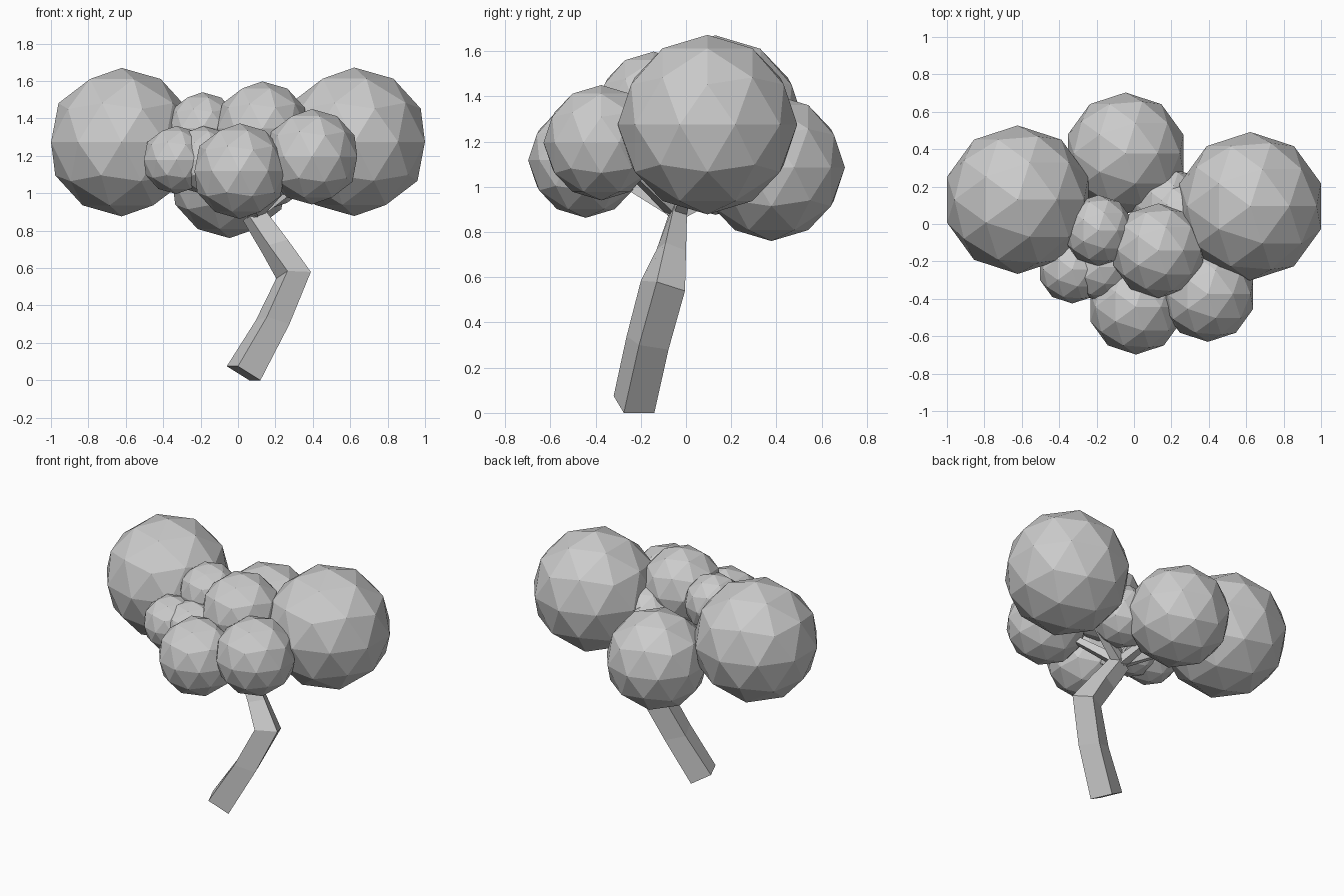
import bpy
import bmesh
from mathutils import Vector

cube = bpy.data.objects.get("Cube")
if cube:
    bpy.data.objects.remove(cube, do_unlink=True)

# Single plain grey
grey = bpy.data.materials.new("plain_grey")
grey.use_nodes = True
colour = (0.6, 0.6, 0.6, 1)
grey.diffuse_color = colour
grey.node_tree.nodes["Principled BSDF"].inputs["Base Color"].default_value = colour


def finish(name, bm):
    bmesh.ops.recalc_face_normals(bm, faces=bm.faces)
    mesh = bpy.data.meshes.new(name)
    bm.to_mesh(mesh)
    bm.free()
    mesh.materials.append(grey)
    obj = bpy.data.objects.new(name, mesh)
    bpy.context.collection.objects.link(obj)
    return obj


def foliage(name, centre, radius):
    bm = bmesh.new()
    bmesh.ops.create_icosphere(bm, subdivisions=2, radius=radius)
    finish(name, bm).location = centre


def square_tube(name, rings):
    """Four-sided tube through rings given as (centre, edge u, edge v)."""
    bm = bmesh.new()
    loops = []
    for centre, u, v in rings:
        c, u, v = Vector(centre), Vector(u) / 2, Vector(v) / 2
        loops.append([bm.verts.new(p) for p in (c - u - v, c + u - v, c + u + v, c - u + v)])
    for a, b in zip(loops, loops[1:]):
        for i in range(4):
            j = (i + 1) % 4
            bm.faces.new((a[i], a[j], b[j], b[i]))
    bm.faces.new(loops[0])
    bm.faces.new(loops[-1])
    finish(name, bm)


# Foliage balls
clumps = {
    "foliage_right": ((-0.622, 0.13, 1.273), 0.397),
    "foliage_left": ((0.622, 0.095, 1.275), 0.397),
    "foliage_back": ((-0.045, 0.378, 1.085), 0.325),
    "foliage_front": ((0.01, -0.443, 1.118), 0.255),
    "foliage_front_left": ((0.395, -0.375, 1.195), 0.255),
    "foliage_front_right": ((-0.33, -0.243, 1.178), 0.182),
    "foliage_front_inner": ((-0.185, -0.23, 1.177), 0.182),
    "foliage_top_right": ((-0.19, -0.035, 1.35), 0.19),
    "foliage_top": ((0.13, -0.143, 1.345), 0.253),
    "foliage_inner": ((0.18, 0.105, 1.12), 0.2),
    "foliage_inner_left": ((0.25, 0.05, 1.2), 0.175),
}
for name, (centre, radius) in clumps.items():
    foliage(name, centre, radius)

# Bent, tapering trunk
square_tube("trunk", [
    ((0.03, -0.23, 0.0375), (-0.06, 0.135, 0), (-0.12, -0.045, 0.075)),
    ((0.185, -0.17, 0.31), (-0.06, 0.13, -0.02), (-0.12, -0.055, 0.04)),
    ((0.297, -0.102, 0.562), (-0.06, 0.125, -0.04), (-0.125, -0.07, 0.005)),
    ((0.195, -0.065, 0.72), (-0.04, 0.09, -0.035), (-0.1, -0.04, -0.03)),
    ((0.08, -0.035, 0.89), (-0.03, 0.055, -0.03), (-0.075, -0.025, -0.045)),
])

# Thin branches from the fork into the foliage
fork = Vector((0.085, -0.035, 0.885))
for side in ("right", "left", "back", "front", "top", "front_left", "top_right"):
    end = Vector(clumps["foliage_" + side][0])
    u = (end - fork).cross(Vector((0, 0, 1))).normalized()
    v = (end - fork).cross(u).normalized()
    square_tube("branch_" + side, [
        (fork, u * 0.06, v * 0.06),
        (end, u * 0.025, v * 0.025),
    ])
